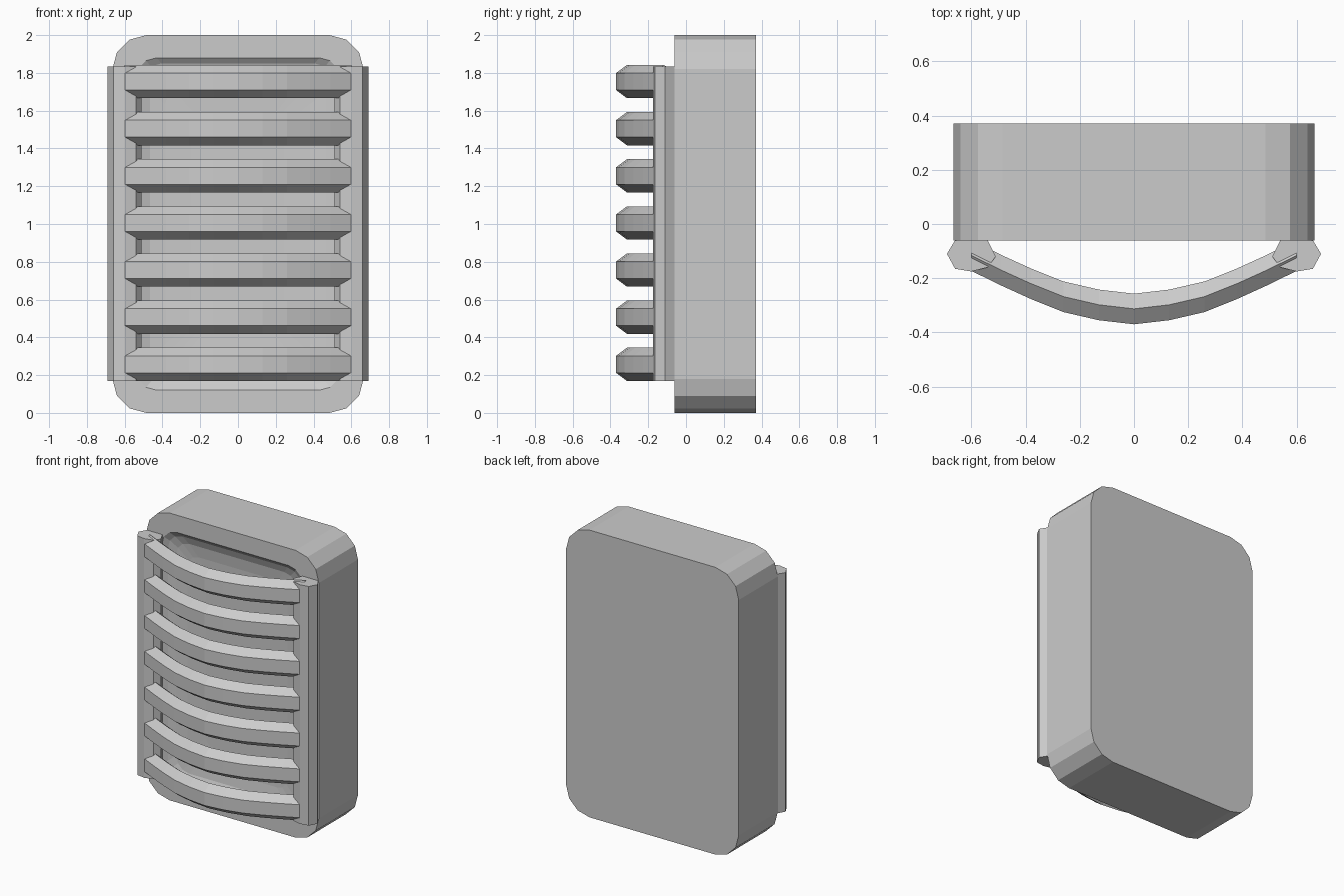
import bpy, bmesh, math
from mathutils import Vector

cube = bpy.data.objects.get("Cube")
if cube:
    bpy.data.objects.remove(cube, do_unlink=True)

GREY = (0.6, 0.6, 0.6, 1)
grey = bpy.data.materials.new("plain grey")
grey.use_nodes = True
grey.diffuse_color = GREY
grey.node_tree.nodes["Principled BSDF"].inputs["Base Color"].default_value = GREY


def loft(name, rings):
    """Join successive closed rings of points and cap both ends."""
    bm = bmesh.new()
    loops = [[bm.verts.new(p) for p in ring] for ring in rings]
    for a, b in zip(loops, loops[1:]):
        for i in range(len(a)):
            j = (i + 1) % len(a)
            bm.faces.new((a[i], a[j], b[j], b[i]))
    bm.faces.new(loops[0])
    bm.faces.new(loops[-1])
    bmesh.ops.recalc_face_normals(bm, faces=bm.faces)
    mesh = bpy.data.meshes.new(name)
    bm.to_mesh(mesh)
    bm.free()
    mesh.materials.append(grey)
    obj = bpy.data.objects.new(name, mesh)
    bpy.context.collection.objects.link(obj)
    return obj


def rounded_rect(half_w, half_h, radius, y, steps=3):
    """Upright rounded rectangle centred at half the body height."""
    points = []
    for corner, (sx, sz) in enumerate(((1, 1), (-1, 1), (-1, -1), (1, -1))):
        for k in range(steps + 1):
            a = math.radians(90) * (corner + k / steps)
            points.append(Vector((sx * (half_w - radius) + radius * math.cos(a), y,
                                  1 + sz * (half_h - radius) + radius * math.sin(a))))
    return points


# Body: rounded block with a shallow dish sunk into its front
FRONT, BACK = -0.06, 0.37
body_rings = [rounded_rect(0.665, 1, 0.18, BACK), rounded_rect(0.665, 1, 0.18, FRONT)]
for inset, depth in ((0, 0), (0.03, 0.025), (0.08, 0.045), (0.16, 0.055), (0.3, 0.06)):
    body_rings.append(rounded_rect(0.545 - inset, 0.88 - inset,
                                   0.115 - inset * 0.2, FRONT + depth))
loft("body", body_rings)

# Side posts: faceted uprights on the front edges
post_half = [(0.69, -0.11), (0.66, -0.165), (0.60, -0.175), (0.54, -0.16),
             (0.51, -0.12), (0.54, -0.06), (0.66, -0.06)]
for side, sign in (("left", 1), ("right", -1)):
    loft(side + "_post", [[(sign * x, y, z) for x, y in post_half]
                          for z in (0.17, 1.835)])

# Slats: bowed bars with a six-sided section, spaced up the front
bow = [(0, -0.37), (0.13, -0.355), (0.26, -0.325), (0.38, -0.277),
       (0.49, -0.227), (0.60, -0.173)]
path = [(-x, y) for x, y in reversed(bow[1:])] + bow
section = [(0, -0.045), (0, 0.045), (0.057, 0.088),
           (0.113, 0.045), (0.113, -0.045), (0.057, -0.088)]
for n in range(7):
    height = 0.257 + n * 0.2495
    loft(f"slat_{n + 1}", [[(x, y + dy, height + dz) for dy, dz in section]
                           for x, y in path])
